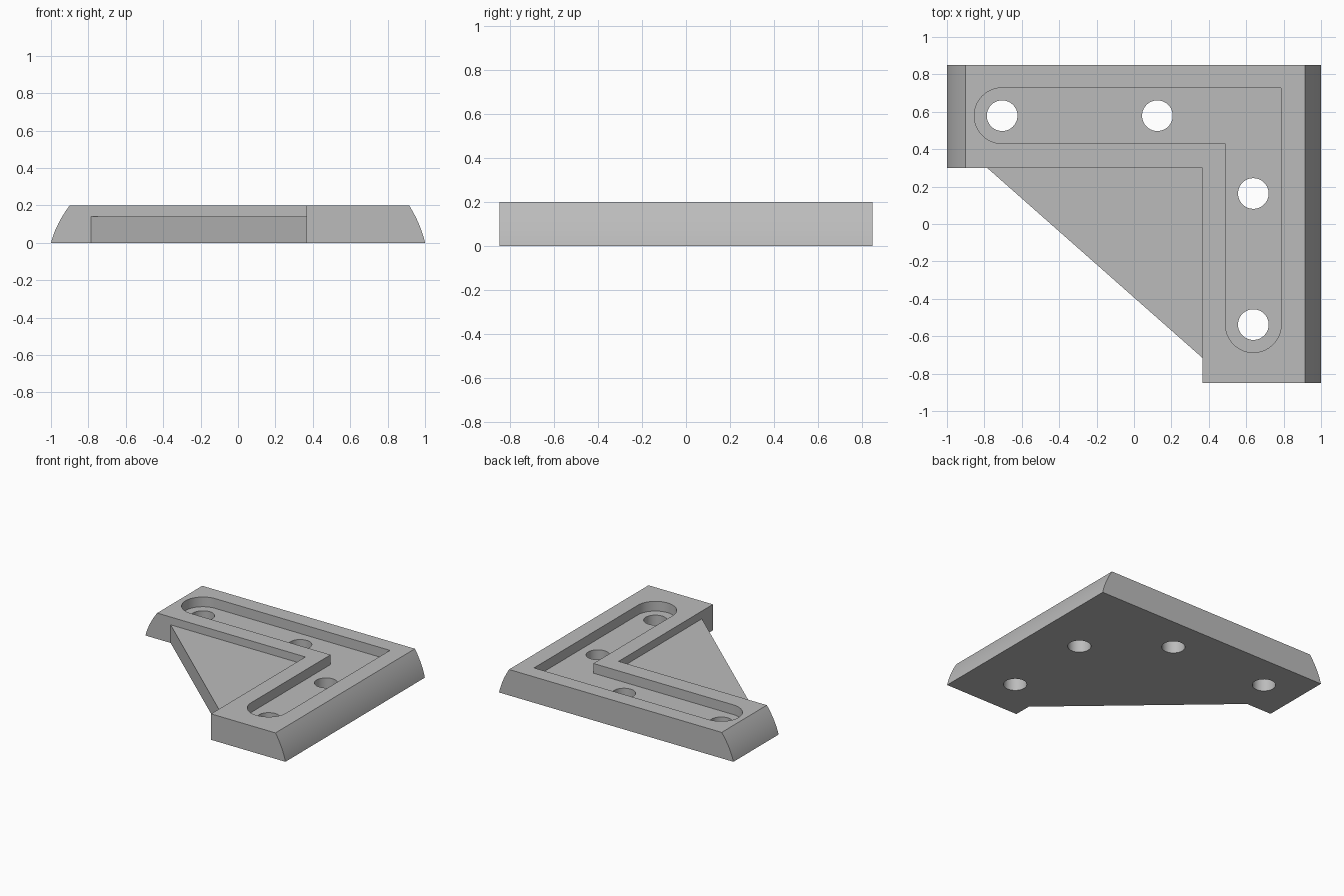
import bpy, bmesh, math
from mathutils import Vector

cube = bpy.data.objects.get("Cube")
if cube:
    bpy.data.objects.remove(cube, do_unlink=True)

HEIGHT, WEB_TOP, SLOT_FLOOR = 0.2, 0.14, 0.125
HALF_Y = 0.85
ARM_Y, LEG_X = 0.3, 0.365           # inner edges of the two arms

grey = bpy.data.materials.new("plain grey")
grey.use_nodes = True
grey.diffuse_color = (0.5, 0.5, 0.5, 1)
grey.node_tree.nodes["Principled BSDF"].inputs["Base Color"].default_value = (0.5, 0.5, 0.5, 1)


def prism(name, outline, offset):
    """Extrude a closed outline of 3D points along the offset."""
    bm = bmesh.new()
    face = bm.faces.new([bm.verts.new(p) for p in outline])
    out = bmesh.ops.extrude_face_region(bm, geom=[face], use_keep_orig=True)
    moved = [g for g in out["geom"] if isinstance(g, bmesh.types.BMVert)]
    bmesh.ops.translate(bm, verts=moved, vec=offset)
    bmesh.ops.recalc_face_normals(bm, faces=bm.faces[:])
    mesh = bpy.data.meshes.new(name)
    bm.to_mesh(mesh)
    bm.free()
    mesh.materials.append(grey)
    obj = bpy.data.objects.new(name, mesh)
    bpy.context.collection.objects.link(obj)
    return obj


def plan_prism(name, points, low, high):
    return prism(name, [(x, y, low) for x, y in points], (0, 0, high - low))


def arc(cx, cy, r, start, end, steps):
    angles = [math.radians(start + (end - start) * i / steps) for i in range(steps + 1)]
    return [(cx + r * math.cos(a), cy + r * math.sin(a)) for a in angles]


def bulged_end(bottom, top, bulge, steps=12):
    """Gently convex side from the base up to the top edge."""
    return [(bottom + (top - bottom) * t + bulge * 4 * t * (1 - t), HEIGHT * t)
            for t in (i / steps for i in range(steps + 1))]


# Plate with rounded left and right sides
section = bulged_end(1, 0.915, 0.01) + bulged_end(-1, -0.9, -0.012)[::-1]
bracket = prism("corner_bracket", [(x, -HALF_Y, z) for x, z in section], (0, 2 * HALF_Y, 0))

# Waste outside the diagonal edge, and the recess above the thin web
waste = plan_prism("diagonal_cutter", [(-2, ARM_Y), (-0.785, ARM_Y), (LEG_X, -0.715),
                                       (LEG_X, -2), (-2, -2)], -1, 1)
recess = plan_prism("web_cutter", [(-2, ARM_Y), (LEG_X, ARM_Y), (LEG_X, -2), (-2, -2)],
                    WEB_TOP, 1)

# L-shaped slot with round ends
slot_outline = ([(0.787, 0.728), (-0.705, 0.728)]
                + arc(-0.705, 0.579, 0.149, 90, 270, 32)[1:]
                + [(0.489, 0.43)]
                + arc(0.638, -0.538, 0.149, 180, 360, 32))
slot = plan_prism("slot_cutter", slot_outline, SLOT_FLOOR, 1)

# Four screw holes
holes = [plan_prism("hole_cutter", arc(x, y, 0.082, 0, 360, 48)[:-1], -1, 1)
         for x, y in [(-0.705, 0.579), (0.125, 0.579), (0.638, 0.163), (0.638, -0.538)]]

bpy.context.view_layer.objects.active = bracket
for cutter in [waste, recess, slot] + holes:
    cutter.hide_render = True
    mod = bracket.modifiers.new("cut", "BOOLEAN")
    mod.operation, mod.solver, mod.object = "DIFFERENCE", "EXACT", cutter
    bpy.ops.object.modifier_apply(modifier=mod.name)
    bpy.data.objects.remove(cutter, do_unlink=True)

for obj in bpy.context.selected_objects:
    obj.select_set(False)
bracket.select_set(True)
bpy.ops.object.shade_smooth_by_angle(angle=math.radians(25))
